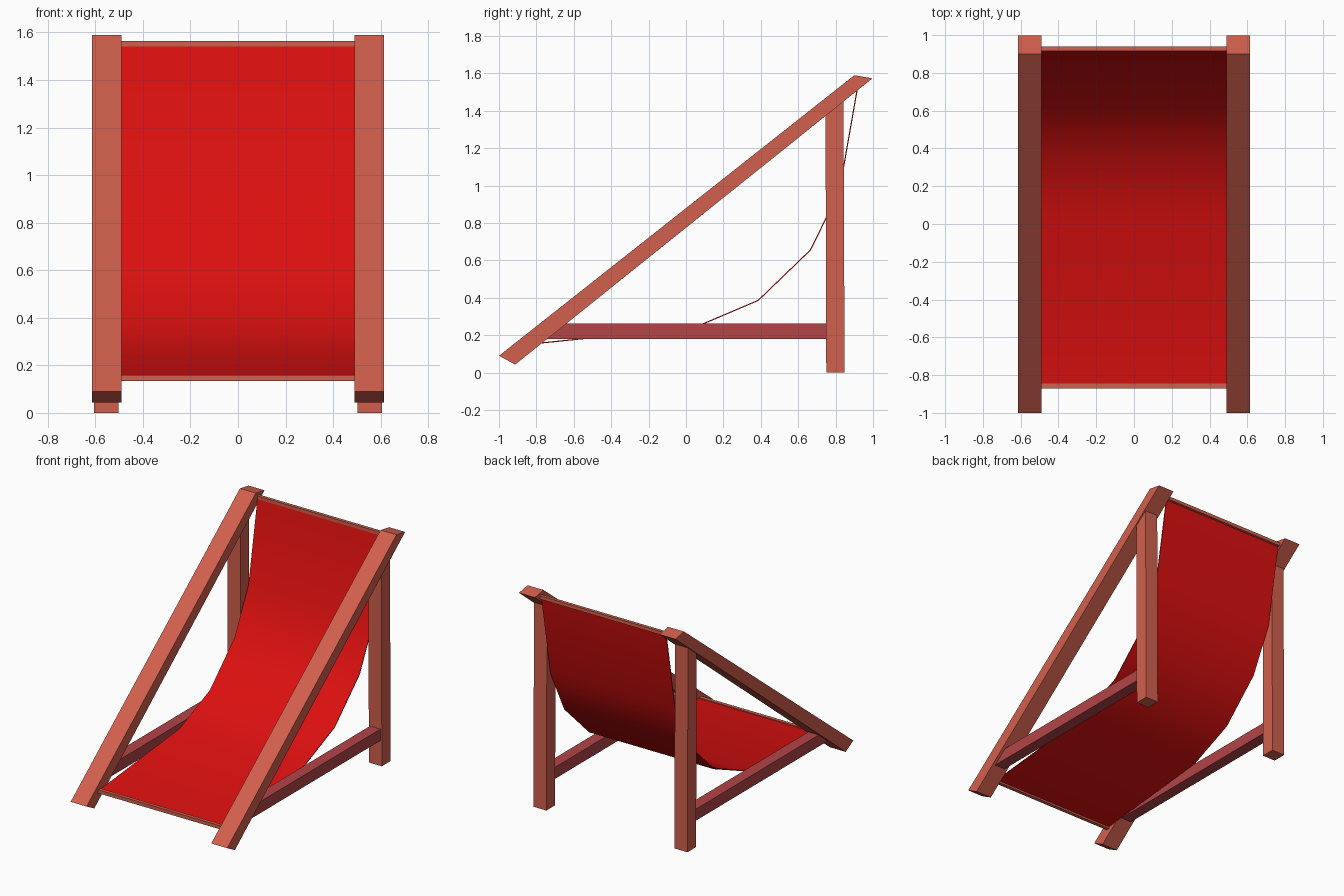
import bpy, bmesh

if "Cube" in bpy.data.objects:
    bpy.data.objects.remove(bpy.data.objects["Cube"])


def material(name, rgb):
    m = bpy.data.materials.new(name)
    m.diffuse_color = (*rgb, 1)
    m.use_nodes = True
    m.node_tree.nodes["Principled BSDF"].inputs["Base Color"].default_value = m.diffuse_color
    return m


WOOD = material("warm wood", (0.64, 0.115, 0.076))
DARK_WOOD = material("reddish brace wood", (0.45, 0.058, 0.065))
CLOTH = material("red cloth", (0.72, 0.005, 0.005))


def extrude_x(name, profile, x0, x1, mat):
    """Solid from a closed (y, z) profile stretched between x0 and x1."""
    bm = bmesh.new()
    face = bm.faces.new([bm.verts.new((x0, y, z)) for y, z in profile])
    out = bmesh.ops.extrude_face_region(bm, geom=[face])
    moved = [v for v in out["geom"] if isinstance(v, bmesh.types.BMVert)]
    bmesh.ops.translate(bm, verts=moved, vec=(x1 - x0, 0, 0))
    bmesh.ops.recalc_face_normals(bm, faces=bm.faces)
    mesh = bpy.data.meshes.new(name)
    bm.to_mesh(mesh)
    bm.free()
    mesh.materials.append(mat)
    obj = bpy.data.objects.new(name, mesh)
    bpy.context.collection.objects.link(obj)
    return obj


def box(y0, y1, z0, z1):
    return [(y0, z0), (y1, z0), (y1, z1), (y0, z1)]


def mirrored(name, profile, x0, x1, mat):
    obj = extrude_x(name, profile, x0, x1, mat)
    obj.modifiers.new("Mirror", "MIRROR")


# Sloping side rails, back legs and low braces, left and right
mirrored("side_rails", [(-1, 0.09), (-0.913, 0.043), (0.997, 1.573), (0.90, 1.59)],
         0.49, 0.615, WOOD)
mirrored("back_legs", [(0.75, 0), (0.848, 0), (0.842, 1.455), (0.746, 1.385)],
         0.503, 0.605, WOOD)
mirrored("side_braces", box(-0.77, 0.76, 0.18, 0.262), 0.513, 0.595, DARK_WOOD)

# Cross bars holding the cloth
extrude_x("top_cross_bar", box(0.917, 0.94, 1.54, 1.564), -0.495, 0.495, WOOD)
extrude_x("bottom_cross_bar", box(-0.87, -0.845, 0.135, 0.16), -0.495, 0.495, WOOD)

# Hanging cloth: a thin band following a sagging path
path = [(-0.855, 0.15), (0.05, 0.243), (0.386, 0.386),
        (0.665, 0.655), (0.82, 0.97), (0.922, 1.552)]
mesh = bpy.data.meshes.new("cloth_seat")
verts = [(x, y, z) for y, z in path for x in (-0.49, 0.49)]
faces = [(2 * i, 2 * i + 1, 2 * i + 3, 2 * i + 2) for i in range(len(path) - 1)]
mesh.from_pydata(verts, [], faces)
mesh.materials.append(CLOTH)
seat = bpy.data.objects.new("cloth_seat", mesh)
bpy.context.collection.objects.link(seat)
solid = seat.modifiers.new("Thickness", "SOLIDIFY")
solid.thickness = 0.006
solid.offset = 0
bpy.context.view_layer.objects.active = seat
seat.select_set(True)
bpy.ops.object.modifier_apply(modifier="Thickness")
bpy.ops.object.shade_smooth_by_angle(angle=0.9)
